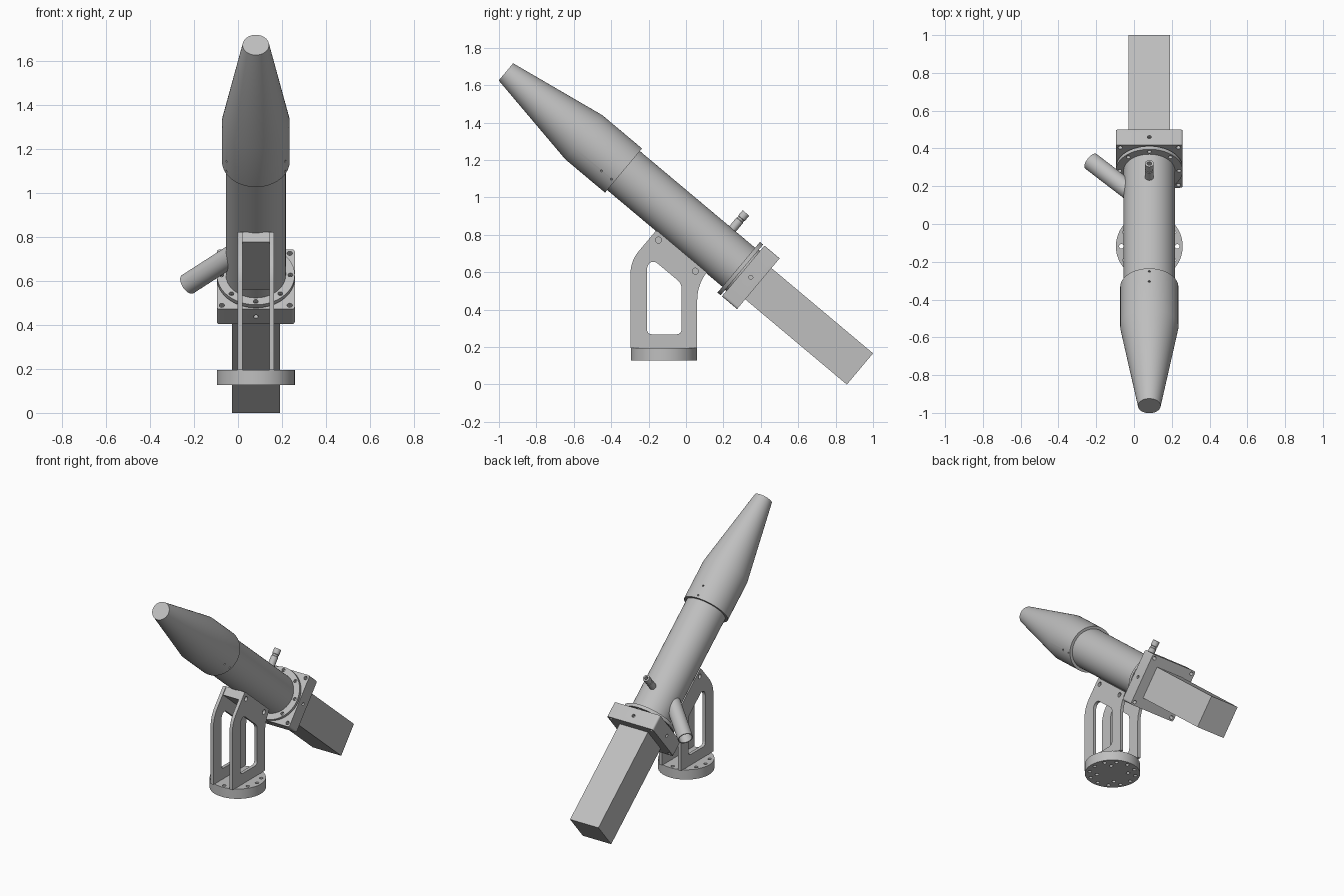
import bpy, bmesh, math
from mathutils import Matrix, Vector

cube = bpy.data.objects.get("Cube")
if cube:
    bpy.data.objects.remove(cube, do_unlink=True)

grey = bpy.data.materials.new("light_grey")
grey.use_nodes = True
grey.diffuse_color = (0.52, 0.52, 0.52, 1)
grey.node_tree.nodes["Principled BSDF"].inputs["Base Color"].default_value = grey.diffuse_color

CX = 0.081                      # centre plane
TILT = math.radians(40)
AXIS = Vector((0, -math.cos(TILT), math.sin(TILT)))
UP = Vector((0, math.sin(TILT), math.cos(TILT)))
SIDE = Vector((1, 0, 0))


def frame(x, y, z, origin):
    m = Matrix((x, y, z)).transposed().to_4x4()
    m.translation = origin
    return m


# Tilted frame: local z runs along the barrel, local y points up from it
BARREL = frame(SIDE, UP, AXIS, Vector((CX, 0.93, 0.083)))


def finish(obj):
    bpy.ops.object.select_all(action='DESELECT')
    obj.select_set(True)
    bpy.context.view_layer.objects.active = obj
    obj.data.materials.clear()
    obj.data.materials.append(grey)
    bpy.ops.object.shade_smooth_by_angle(angle=math.radians(30))
    return obj


def mesh_object(name, bm, matrix):
    bmesh.ops.recalc_face_normals(bm, faces=bm.faces)
    mesh = bpy.data.meshes.new(name)
    bm.to_mesh(mesh)
    bm.free()
    obj = bpy.data.objects.new(name, mesh)
    bpy.context.collection.objects.link(obj)
    obj.matrix_world = matrix
    return finish(obj)


def revolve(name, profile, matrix, hollow=False, n=64):
    """Turn (radius, height) points round local z; hollow joins last to first."""
    bm = bmesh.new()
    rings = [[bm.verts.new((r * math.cos(math.tau * i / n), r * math.sin(math.tau * i / n), h))
              for i in range(n)] for r, h in profile]
    pairs = list(zip(rings, rings[1:]))
    if hollow:
        pairs.append((rings[-1], rings[0]))
    else:
        bm.faces.new(rings[0])
        bm.faces.new(rings[-1])
    for a, b in pairs:
        for i in range(n):
            j = (i + 1) % n
            bm.faces.new((a[i], a[j], b[j], b[i]))
    return mesh_object(name, bm, matrix)


def box(name, size, centre, matrix):
    bm = bmesh.new()
    bmesh.ops.create_cube(bm, size=1)
    bmesh.ops.scale(bm, vec=size, verts=bm.verts)
    bmesh.ops.translate(bm, vec=centre, verts=bm.verts)
    return mesh_object(name, bm, matrix)


def circle(x, y, r, n=24):
    return [(x + r * math.cos(math.tau * i / n), y + r * math.sin(math.tau * i / n)) for i in range(n)]


def hole_ring(count, radius, r, turn=0.0):
    return [circle(radius * math.cos(turn + math.tau * i / count),
                   radius * math.sin(turn + math.tau * i / count), r) for i in range(count)]


def rounded(corners, steps=6):
    """Round each (x, y, cut) corner, starting cut away from it."""
    out = []
    for i, (x, y, cut) in enumerate(corners):
        p = Vector((x, y))
        if cut == 0:
            out.append(p)
            continue
        a = p + (Vector(corners[i - 1][:2]) - p).normalized() * cut
        b = p + (Vector(corners[(i + 1) % len(corners)][:2]) - p).normalized() * cut
        for k in range(steps + 1):
            t = k / steps
            out.append(a * (1 - t) ** 2 + p * 2 * t * (1 - t) + b * t * t)
    return out


def plate(name, loops, thickness, matrix):
    """Flat plate from an outline and holes, centred on local z = 0."""
    curve = bpy.data.curves.new(name, 'CURVE')
    curve.dimensions = '2D'
    curve.fill_mode = 'BOTH'
    curve.extrude = thickness / 2
    for loop in loops:
        spline = curve.splines.new('POLY')
        spline.points.add(len(loop) - 1)
        for point, (x, y) in zip(spline.points, loop):
            point.co = (x, y, 0, 1)
        spline.use_cyclic_u = True
    temp = bpy.data.objects.new(name + "_outline", curve)
    bpy.context.collection.objects.link(temp)
    bpy.context.view_layer.update()
    mesh = bpy.data.meshes.new_from_object(temp.evaluated_get(bpy.context.evaluated_depsgraph_get()))
    bpy.data.objects.remove(temp, do_unlink=True)
    bm = bmesh.new()
    bm.from_mesh(mesh)
    bpy.data.meshes.remove(mesh)
    bmesh.ops.remove_doubles(bm, verts=bm.verts, dist=1e-5)
    return mesh_object(name, bm, matrix)


def drill(obj, spots, r, depth):
    """Cut radial holes at (angle from up, distance out, height along barrel)."""
    bm = bmesh.new()
    for angle, out, along in spots:
        m = (Matrix.Translation((0, 0, along)) @ Matrix.Rotation(angle, 4, 'Z')
             @ Matrix.Translation((0, out, 0)) @ Matrix.Rotation(math.pi / 2, 4, 'X'))
        bmesh.ops.create_cone(bm, cap_ends=True, segments=16, radius1=r, radius2=r,
                              depth=depth * 2, matrix=m)
    cutter = mesh_object("drill_cutter", bm, BARREL)
    cutter.hide_render = True
    mod = obj.modifiers.new("holes", 'BOOLEAN')
    mod.operation = 'DIFFERENCE'
    mod.solver = 'EXACT'
    mod.object = cutter
    bpy.context.view_layer.objects.active = obj
    bpy.ops.object.modifier_apply(modifier=mod.name)
    bpy.data.objects.remove(cutter, do_unlink=True)
    finish(obj)


def along(s):
    return BARREL @ Matrix.Translation((0, 0, s))


# Rear box
box("rear_box", (0.218, 0.218, 0.72), (0, 0, 0.36), BARREL)

# Square flange with corner bolt holes and a small hole in each side
h = 0.177
square = rounded([(-h, -h, 0.015), (h, -h, 0.015), (h, h, 0.015), (-h, h, 0.015)], 4)
corners = [circle(x, y, 0.012) for x in (-0.154, 0.154) for y in (-0.154, 0.154)]
flange = plate("square_flange", [square] + corners, 0.106, along(0.762))
drill(flange, [(i * math.pi / 2, h, 0.762) for i in range(4)], 0.011, 0.02)

# Round flange, neck and barrel
revolve("flange_neck", [(0.14, 0.81), (0.14, 0.83)], BARREL)
plate("round_flange", [circle(0, 0, h, 64)] + hole_ring(8, 0.157, 0.011), 0.022, along(0.835))
revolve("barrel", [(0.136, 0.80), (0.136, 1.70)], BARREL)

# Tapered nose with three pairs of screw holes
nose = revolve("nose_cone", [(0.154, 1.65), (0.154, 1.927), (0.06, 2.471)], BARREL)
drill(nose, [(k * math.tau / 3, 0.154, s) for k in range(3) for s in (1.67, 1.74)], 0.006, 0.012)

# Hollow branch pipe leaving the right side at 45 degrees
branch = frame(UP, (SIDE + AXIS).normalized().cross(UP) * -1,
               -(SIDE + AXIS).normalized(), BARREL @ Vector((0, 0, 1.09)))
revolve("branch_pipe", [(0.049, 0.05), (0.049, 0.437), (0.042, 0.437), (0.042, 0.05)],
        branch, hollow=True, n=48)

# Small hollow stub on top
stub = frame(AXIS, SIDE, UP, BARREL @ Vector((0, 0, 1.003)))
revolve("top_stub", [(0.023, 0.11), (0.023, 0.195), (0.020, 0.198), (0.020, 0.208), (0.023, 0.211),
                     (0.023, 0.247), (0.012, 0.247), (0.012, 0.11)], stub, hollow=True, n=32)

# Round base with bolt holes
base_holes = hole_ring(12, 0.148, 0.012) + hole_ring(4, 0.10, 0.012, math.pi / 4)
base = Matrix.Translation((CX, -0.118, 0.161))
plate("base_disc", [circle(0, 0, h, 64)] + base_holes, 0.068, base)

# Two upright side plates with a window and two bolt holes
outline = rounded([(-0.275, 0.175, 0), (0.037, 0.175, 0), (0.037, 0.195, 0), (0.06, 0.195, 0),
                   (0.06, 0.52, 0.07), (0.11, 0.60, 0), (-0.158, 0.825, 0.012),
                   (-0.297, 0.66, 0.07), (-0.297, 0.195, 0), (-0.275, 0.195, 0)])
window = rounded([(-0.209, 0.268, 0.03), (-0.024, 0.268, 0.03), (-0.024, 0.54, 0.025),
                  (-0.177, 0.668, 0.035), (-0.209, 0.635, 0.025)])
bolts = [circle(-0.147, 0.772, 0.016), circle(0.05, 0.606, 0.016)]
for name, side in (("left_side_plate", 1), ("right_side_plate", -1)):
    upright = frame(Vector((0, 1, 0)), Vector((0, 0, 1)), SIDE, Vector((CX + side * 0.0725, 0, 0)))
    plate(name, [outline, window] + bolts, 0.022, upright)

# Saddle block joining the plates under the barrel
box("saddle", (0.13, 0.058, 0.335), (0, -0.160, 1.137), BARREL)
